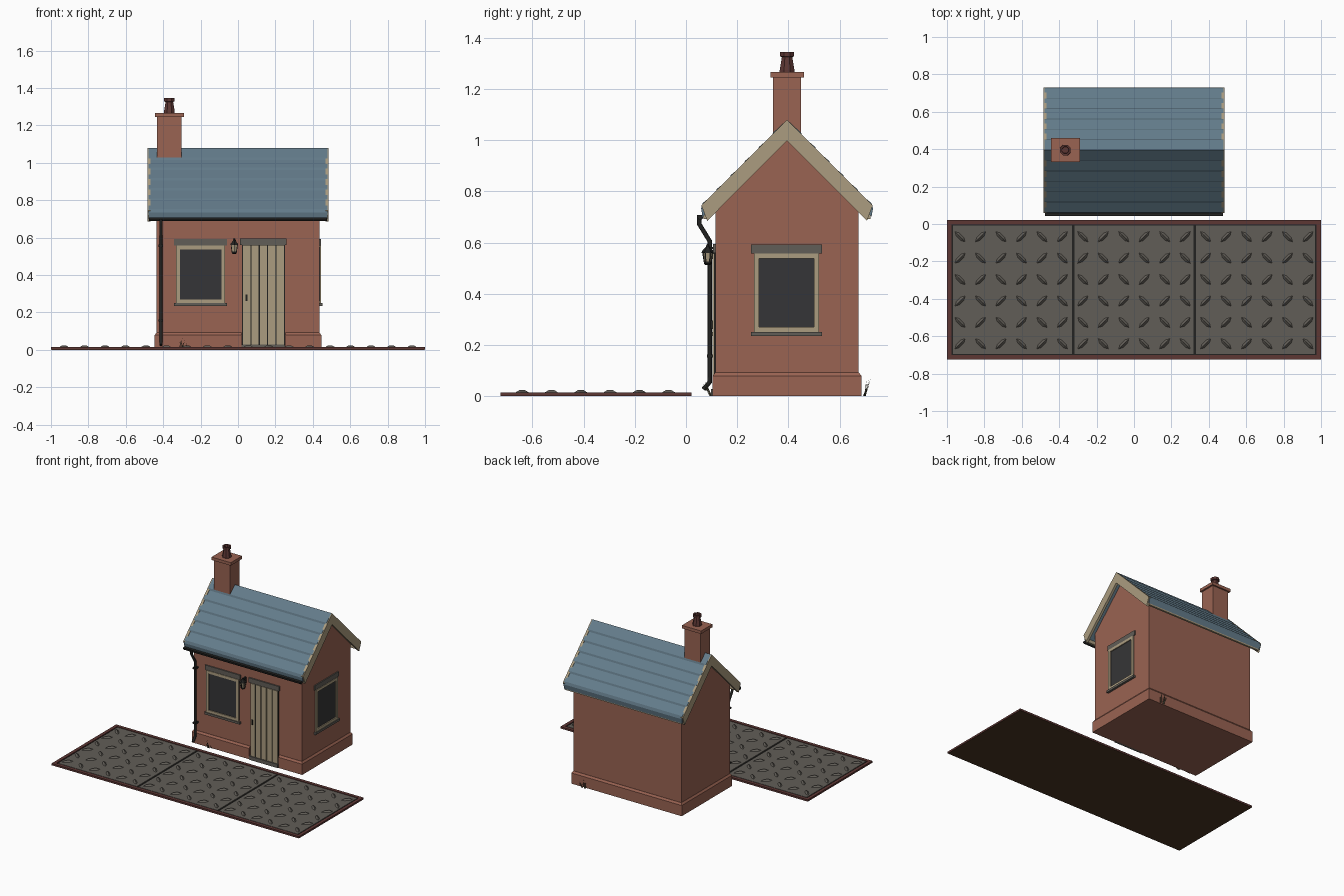
import bpy, bmesh, math, random
from mathutils import Vector, Matrix

if "Cube" in bpy.data.objects:
    bpy.data.objects.remove(bpy.data.objects["Cube"])

random.seed(4)
def mat(name, r, g, b):
    m = bpy.data.materials.new(name)
    m.diffuse_color = (r, g, b, 1)
    m.use_nodes = True
    m.node_tree.nodes["Principled BSDF"].inputs["Base Color"].default_value = m.diffuse_color
    return m

BRICK = mat("brick red", 0.32, 0.125, 0.085)
SLATE = mat("slate blue", 0.125, 0.20, 0.255)
TAN = mat("cream paint", 0.41, 0.335, 0.215)
STONE = mat("grey stone", 0.12, 0.11, 0.095)
GLASS = mat("dark glass", 0.036, 0.036, 0.038)
EDGE = mat("dark red brick", 0.11, 0.038, 0.034)
BLACK = mat("black iron", 0.016, 0.016, 0.015)
EARTH = mat("brown earth", 0.07, 0.036, 0.016)
GRASS = mat("dry grass", 0.10, 0.09, 0.055)

def finish(name, bm, *mats):
    bmesh.ops.recalc_face_normals(bm, faces=bm.faces)
    me = bpy.data.meshes.new(name)
    bm.to_mesh(me)
    bm.free()
    for m in mats:
        me.materials.append(m)
    ob = bpy.data.objects.new(name, me)
    bpy.context.collection.objects.link(ob)
    return ob

def add_box(bm, x0, x1, y0, y1, z0, z1):
    c = Vector(((x0 + x1) / 2, (y0 + y1) / 2, (z0 + z1) / 2))
    s = Matrix.Diagonal((x1 - x0, y1 - y0, z1 - z0, 1))
    bmesh.ops.create_cube(bm, size=1, matrix=Matrix.Translation(c) @ s)

def boxes(name, m, *dims):
    bm = bmesh.new()
    for d in dims:
        add_box(bm, *d)
    return finish(name, bm, m)

def loft(bm, rings, cap=True):
    """Join matching rings of points into a skin."""
    vs = [[bm.verts.new(p) for p in r] for r in rings]
    n = len(vs[0])
    for a, b in zip(vs, vs[1:]):
        for i in range(n):
            bm.faces.new((a[i], a[(i + 1) % n], b[(i + 1) % n], b[i]))
    if cap:
        bm.faces.new(vs[0])
        bm.faces.new(vs[-1])

def prism_x(bm, pts, x0, x1):
    loft(bm, [[(x, y, z) for y, z in pts] for x in (x0, x1)])

def turned(name, m, x, y, profile, n):
    bm = bmesh.new()
    loft(bm, [[(x + r * math.cos(2 * math.pi * (i + .5) / n),
                y + r * math.sin(2 * math.pi * (i + .5) / n), z) for i in range(n)]
              for r, z in profile])
    return finish(name, bm, m)

MID = 0.395  # ridge line in y

# House walls with gables
bm = bmesh.new()
prism_x(bm, [(.115, 0), (.675, 0), (.675, .745), (MID, 1.025), (.115, .745)], -.435, .435)
finish("walls", bm, BRICK)

# Plinth with sloped top, notched at the door
def ring(o, z):
    x, f, b = .433 + o, .117 - o, .673 + o
    return [(-x, f, z), (.018, f, z), (.018, .125, z), (.255, .125, z),
            (.255, f, z), (x, f, z), (x, b, z), (-x, b, z)]
bm = bmesh.new()
loft(bm, [ring(.013, 0), ring(.013, .078), ring(.003, .092)])
finish("plinth", bm, BRICK)

# Stepped slate courses on both slopes
bm = bmesh.new()
ROWS, RUN = 6, .33
for side in (-1, 1):
    for i in range(ROWS):
        a, b = RUN * i / ROWS, RUN * (i + 1) / ROWS
        pts = [(a, 1.074 - a), (b, 1.084 - b), (b + .006, 1.070 - b - .006), (b, 1.03 - b), (a, 1.03 - a)]
        if i == 0:
            pts[0] = (0, 1.08)
        prism_x(bm, [(MID + side * d, z) for d, z in pts], -.478, .478)
bmesh.ops.recalc_face_normals(bm, faces=bm.faces)
for f in bm.faces:
    out = f.normal.y * (1 if f.calc_center_median().y > MID else -1)
    if abs(f.normal.x) < .1 and out > .3 and f.normal.z < -.2:
        f.material_index = 1
finish("roof_slates", bm, SLATE, BLACK)

# Gable bargeboards
bm = bmesh.new()
board = [(0, 1.08), (.335, .745), (.312, .685), (0, .998)]
for s in (-1, 1):
    for x0 in (-.485, .467):
        prism_x(bm, [(MID + s * d, z) for d, z in board], x0, x0 + .018)
finish("bargeboards", bm, TAN)

# Eaves boards and gutter
boxes("eaves_boards", TAN, (-.47, .47, .068, .082, .692, .742), (-.47, .47, .708, .722, .692, .742))
bm = bmesh.new()
arc = [(.056 + .014 * math.cos(t), .708 + .02 * math.sin(t))
       for t in [math.pi + math.pi * i / 6 for i in range(7)]]
prism_x(bm, arc, -.475, .475)
finish("gutter", bm, BLACK)

# Downpipe swept along a bent path
cu = bpy.data.curves.new("downpipe", 'CURVE')
cu.dimensions = '3D'
cu.bevel_depth = .009
cu.bevel_resolution = 2
cu.use_fill_caps = True
sp = cu.splines.new('POLY')
path = [(.052, .70), (.052, .672), (.093, .605), (.093, .055), (.068, .026)]
sp.points.add(len(path) - 1)
for p, (y, z) in zip(sp.points, path):
    p.co = (-.412, y, z, 1)
cu.materials.append(BLACK)
bpy.context.collection.objects.link(bpy.data.objects.new("downpipe", cu))
boxes("downpipe_brackets", BLACK, (-.424, -.40, .082, .118, .55, .562), (-.424, -.40, .082, .118, .15, .162))

# Chimney and pot
boxes("chimney", BRICK, (-.432, -.302, .34, .45, 1.02, 1.25), (-.445, -.29, .331, .461, 1.245, 1.267))
turned("chimney_pot", EDGE, -.367, MID,
       [(.031, 1.267), (.031, 1.275), (.022, 1.325), (.030, 1.328), (.030, 1.345), (.02, 1.345), (.018, 1.325)], 8)

# Windows, made facing front and turned for the gable
def window(label, w, place):
    h = w / 2
    t = .02
    parts = [
        boxes(label + "_glass", GLASS, (-h, h, -.003, .01, .26, .55)),
        boxes(label + "_frame", TAN, (-h, -h + t, -.010, .01, .25, .557), (h - t, h, -.010, .01, .25, .557),
              (-h + t, h - t, -.010, .01, .25, .27), (-h + t, h - t, -.010, .01, .537, .557)),
        boxes(label + "_lintel", STONE, (-h - .011, h + .011, -.008, .01, .558, .592)),
        boxes(label + "_sill", STONE, (-h - .011, h + .011, -.016, .01, .235, .251))]
    for o in parts:
        o.matrix_world = place
window("front_window", .262, Matrix.Translation((-.2, .115, 0)))
window("side_window", .255, Matrix.Translation((.435, .393, 0)) @ Matrix.Rotation(math.pi / 2, 4, 'Z'))

# Plank door
boxes("door_backing", BLACK, (.022, .25, .110, .12, .025, .56))
w = .224 / 5
boxes("door_planks", TAN, *[(.024 + i * w + .003, .024 + (i + 1) * w - .003, .104, .115, .028, .558) for i in range(5)])
boxes("door_lintel", STONE, (.01, .258, .105, .12, .56, .594))
boxes("door_step", STONE, (.02, .252, .098, .126, 0, .027))
boxes("door_handle", BLACK, (.04, .05, .096, .106, .262, .296))

# Wall lantern
LX, LY = -.02, .085
turned("lantern_glass", TAN, LX, LY, [(.013, .522), (.019, .562)], 6)
turned("lantern_cap", BLACK, LX, LY, [(.024, .56), (.023, .566), (.008, .583), (.003, .594)], 6)
turned("lantern_base", BLACK, LX, LY, [(.009, .512), (.015, .518), (.015, .525)], 6)
bm = bmesh.new()
for i in range(6):
    a = 2 * math.pi * (i + .5) / 6
    c, s = math.cos(a), math.sin(a)
    loft(bm, [[(LX + r * c + dx, LY + r * s + dy, z) for dx, dy in
               ((-.002, -.002), (.002, -.002), (.002, .002), (-.002, .002))]
              for r, z in ((.013, .52), (.02, .563))])
finish("lantern_bars", bm, BLACK)
boxes("lantern_bracket", BLACK, (-.024, -.016, LY, .117, .575, .582), (-.028, -.012, .11, .117, .545, .59))

# Platform: earth bed, brick border, three tread panels
Y0, Y1 = -.725, .022
boxes("platform_base", EARTH, (-.998, .998, Y0 + .002, Y1 - .002, 0, .006))
boxes("platform_border", EDGE, (-1, 1, Y0, Y0 + .024, .001, .014), (-1, 1, Y1 - .024, Y1, .001, .014),
      (-1, -.976, Y0 + .024, Y1 - .024, .001, .014), (.976, 1, Y0 + .024, Y1 - .024, .001, .014))
boxes("platform_joints", BLACK, (-.976, .976, Y0 + .024, Y1 - .024, .004, .008))
boxes("platform_panels", STONE, *[(c - .319, c + .319, Y0 + .03, Y1 - .03, .005, .013) for c in (-.65, 0, .65)])

# Raised lens-shaped treads in alternating directions
bm = bmesh.new()
for i in range(18):
    for j in range(6):
        x, y = -.93 + i * 1.86 / 17, -.068 - j * .1145
        a = math.radians(-45 if (i + j) % 2 == 0 else 45)
        rot = Matrix.Translation((x, y, .0125)) @ Matrix.Rotation(a, 4, 'Z')
        base = [(-.04, 0), (-.018, -.012), (.018, -.012), (.04, 0), (.018, .012), (-.018, .012)]
        low = [bm.verts.new(rot @ Vector((u, v, 0))) for u, v in base]
        top = [bm.verts.new(rot @ Vector((u, 0, .0115))) for u in (-.014, .014)]
        for f in ((0, 1, 6), (1, 2, 7, 6), (2, 3, 7), (3, 4, 7), (4, 5, 6, 7), (5, 0, 6)):
            bm.faces.new([(low + top)[k] for k in f])
finish("platform_treads", bm, STONE)

# Grass tufts
def tuft(name, x, y, out):
    bm = bmesh.new()
    for i in range(9):
        bx, by = x + random.uniform(-.018, .018), y + random.uniform(-.004, .004)
        tip = (bx + random.uniform(-.02, .02), by + out * random.uniform(.005, .03), random.uniform(.03, .07))
        vs = [bm.verts.new(p) for p in ((bx - .003, by, 0), (bx + .003, by, 0), (bx, by + .004, 0), tip)]
        for f in ((0, 1, 3), (1, 2, 3), (2, 0, 3)):
            bm.faces.new([vs[k] for k in f])
    finish(name, bm, GRASS)
tuft("front_grass", -.30, .095, -1)
tuft("back_grass", .34, .695, 1)
